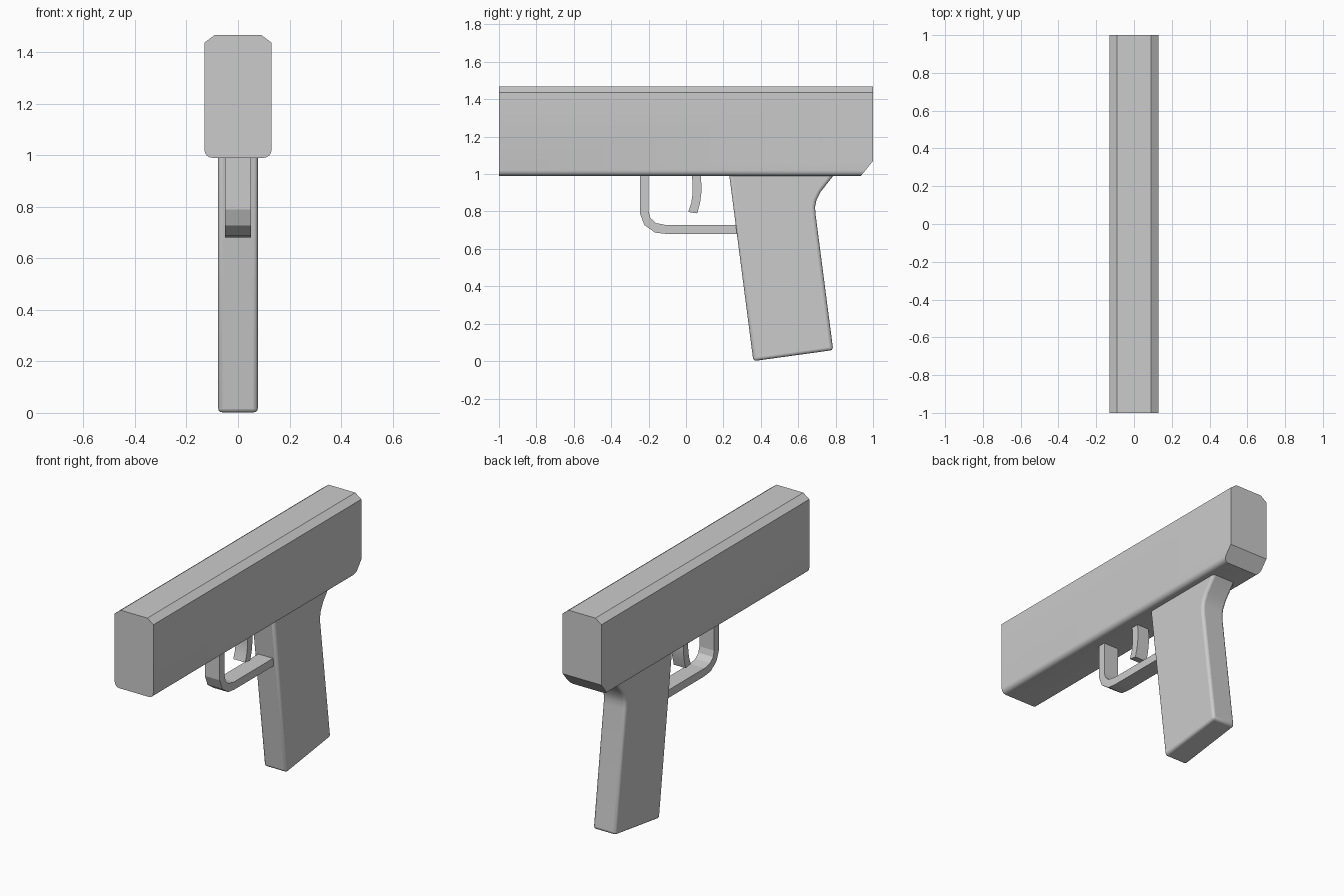
import bpy, bmesh, math
from mathutils import Vector

if "Cube" in bpy.data.objects:
    bpy.data.objects.remove(bpy.data.objects["Cube"], do_unlink=True)

grey = bpy.data.materials.new("plain grey")
grey.use_nodes = True
colour = (0.6, 0.6, 0.6, 1)
grey.diffuse_color = colour
grey.node_tree.nodes["Principled BSDF"].inputs["Base Color"].default_value = colour


def extrude(name, points, vector, edit=None):
    """Extrude a closed outline of 3D points along a vector."""
    bm = bmesh.new()
    face = bm.faces.new([bm.verts.new(p) for p in points])
    result = bmesh.ops.extrude_face_region(bm, geom=[face], use_keep_orig=True)
    moved = [g for g in result["geom"] if isinstance(g, bmesh.types.BMVert)]
    bmesh.ops.translate(bm, verts=moved, vec=vector)
    if edit:
        edit(bm)
    bmesh.ops.recalc_face_normals(bm, faces=bm.faces)
    mesh = bpy.data.meshes.new(name)
    bm.to_mesh(mesh)
    bm.free()
    obj = bpy.data.objects.new(name, mesh)
    bpy.context.collection.objects.link(obj)
    mesh.materials.append(grey)
    return obj


def side_part(name, outline, half):
    """Extrude a side outline (y, z) across the width."""
    return extrude(name, [(-half, y, z) for y, z in outline], (2 * half, 0, 0))


def smooth(obj, angle=25):
    bpy.ops.object.select_all(action="DESELECT")
    obj.select_set(True)
    bpy.context.view_layer.objects.active = obj
    bpy.ops.object.shade_smooth_by_angle(angle=math.radians(angle))


# Upper body: chamfered top, rounded bottom, sloped lower rear edge
r = 0.03
half = [(0.09, 1.467), (0.13, 1.437)]
for i in range(5):
    a = math.radians(22.5 * i)
    half.append((0.13 - r + r * math.cos(a), 0.99 + r - r * math.sin(a)))
section = half + [(-x, z) for x, z in reversed(half)]


def slope_rear(bm):
    geom = bm.verts[:] + bm.edges[:] + bm.faces[:]
    cut = bmesh.ops.bisect_plane(bm, geom=geom, plane_co=(0, 0.935, 0.99),
                                 plane_no=Vector((0, 0.08, -0.065)).normalized(),
                                 clear_outer=True)
    rim = [g for g in cut["geom_cut"] if isinstance(g, bmesh.types.BMEdge)]
    bmesh.ops.holes_fill(bm, edges=rim, sides=0)


body = extrude("upper_body", [(x, -1, z) for x, z in section], (0, 2, 0), slope_rear)
smooth(body)

# Grip with softened edges
grip = side_part("grip", [(0.228, 1.02), (0.36, 0), (0.787, 0.059), (0.692, 0.79),
                          (0.69, 0.825), (0.697, 0.86), (0.72, 0.905),
                          (0.787, 0.99), (0.81, 1.02)], 0.077)
bevel = grip.modifiers.new("soft_edges", "BEVEL")
bevel.width = 0.016
bevel.segments = 3
bevel.limit_method = "ANGLE"
bevel.angle_limit = math.radians(40)
smooth(grip, 30)

# Trigger guard
side_part("trigger_guard", [(-0.247, 1), (-0.247, 0.79), (-0.222, 0.727), (-0.165, 0.687),
                            (-0.105, 0.68), (0.29, 0.68), (0.29, 0.728), (-0.11, 0.728),
                            (-0.162, 0.738), (-0.19, 0.765), (-0.2, 0.8), (-0.2, 1)], 0.05)

# Trigger
trigger = side_part("trigger", [(0.03, 1), (0.036, 0.95), (0.036, 0.9), (0.028, 0.845),
                                (0.012, 0.797), (0.06, 0.79), (0.075, 0.845),
                                (0.082, 0.9), (0.082, 0.95), (0.078, 1)], 0.04)
smooth(trigger)
